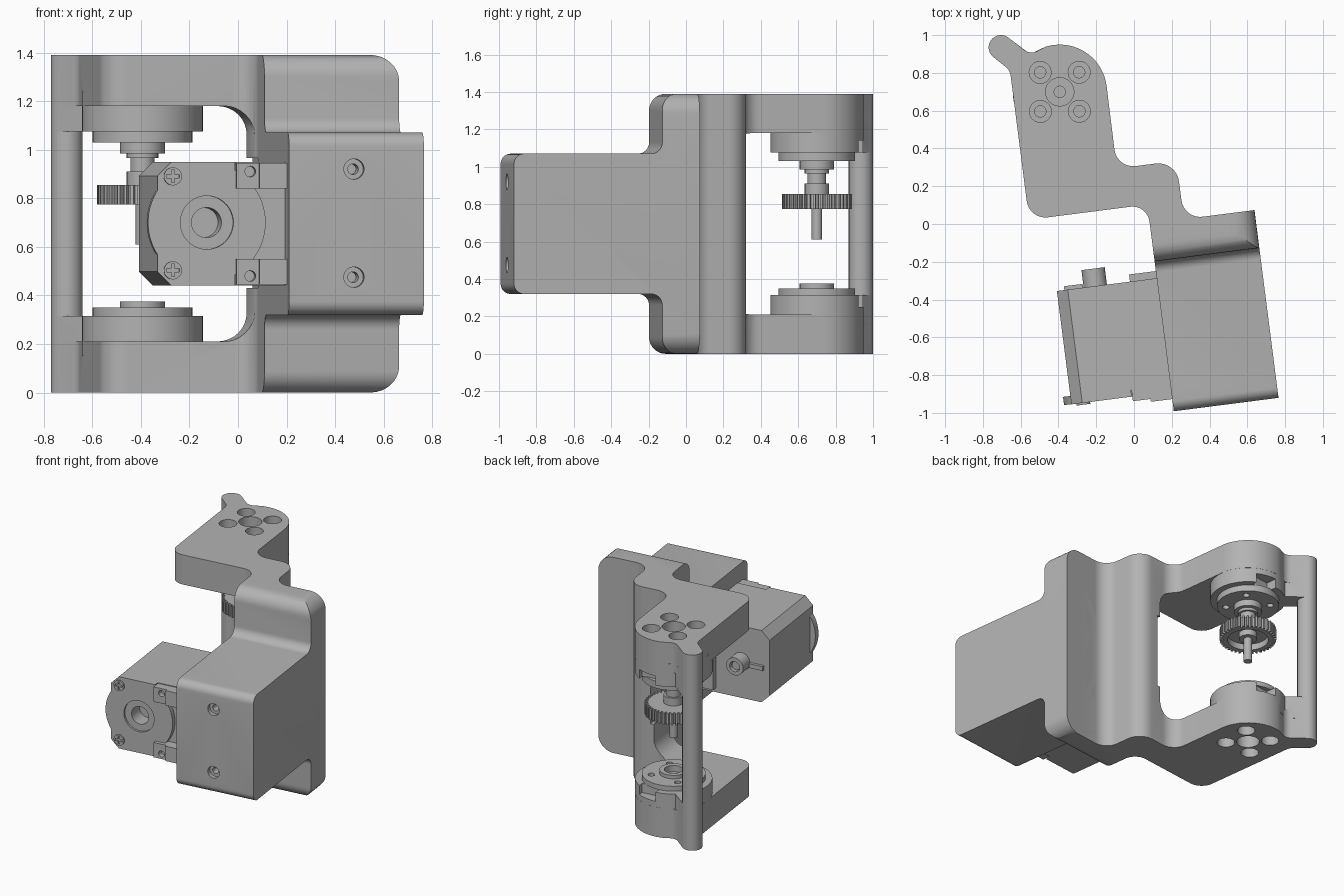
import bpy, bmesh, math
from mathutils import Vector

cube = bpy.data.objects.get("Cube")
if cube:
    bpy.data.objects.remove(cube)

TILT = math.radians(7.3)          # whole assembly is turned about z
MID = 0.695                       # height of the mirror plane
HUB = (-0.301, 0.744)             # gear axis in plan
TIP = (-0.58, 1.017)              # post axis in plan
AXIS = (-0.245, 0.70)             # motor axis (x, z)

grey = bpy.data.materials.new("plain grey")
grey.use_nodes = True
grey.diffuse_color = (0.45, 0.45, 0.45, 1)
grey.node_tree.nodes["Principled BSDF"].inputs["Base Color"].default_value = grey.diffuse_color
parts = []


def rounded(corners, steps=8):
    """Polygon from (a, b, radius) corners with filleted corners."""
    out, n = [], len(corners)
    for i, (a, b, r) in enumerate(corners):
        p = Vector((a, b))
        if not r:
            out.append(p)
            continue
        d1 = Vector(corners[i - 1][:2]) - p
        d2 = Vector(corners[(i + 1) % n][:2]) - p
        half = d1.angle(d2) / 2
        t = min(r / math.tan(half), 0.49 * d1.length, 0.49 * d2.length)
        r = t * math.tan(half)
        d1.normalize()
        d2.normalize()
        c = p + (d1 + d2).normalized() * (r / math.sin(half))
        s, e = p + d1 * t - c, p + d2 * t - c
        sweep = s.angle_signed(e)
        for k in range(steps + 1):
            ang = -sweep * k / steps
            out.append(c + Vector((s.x * math.cos(ang) - s.y * math.sin(ang),
                                   s.x * math.sin(ang) + s.y * math.cos(ang))))
    return out


def circle(c, r, n=48):
    return [(c[0] + r * math.cos(2 * math.pi * i / n),
             c[1] + r * math.sin(2 * math.pi * i / n)) for i in range(n)]


def rect(a0, b0, a1, b1):
    return [(a0, b0), (a1, b0), (a1, b1), (a0, b1)]


def solid(name, axis, *layers):
    """Stack of (outline, low, high) prisms along one axis."""
    place = {"x": lambda a, b, h: (h, a, b),
             "y": lambda a, b, h: (a, h, b),
             "z": lambda a, b, h: (a, b, h)}[axis]
    bm = bmesh.new()
    for outline, lo, hi in layers:
        low = [bm.verts.new(place(p[0], p[1], lo)) for p in outline]
        top = [bm.verts.new(place(p[0], p[1], hi)) for p in outline]
        bm.faces.new(low)
        bm.faces.new(top)
        for i in range(len(low)):
            bm.faces.new((low[i - 1], low[i], top[i], top[i - 1]))
    bmesh.ops.recalc_face_normals(bm, faces=bm.faces)
    mesh = bpy.data.meshes.new(name)
    bm.to_mesh(mesh)
    bm.free()
    ob = bpy.data.objects.new(name, mesh)
    bpy.context.scene.collection.objects.link(ob)
    parts.append(ob)
    return ob


def combine(ob, axis, layers, how="DIFFERENCE"):
    """Boolean each prism into the object."""
    for layer in layers:
        tool = solid("tool", axis, layer)
        mod = ob.modifiers.new("bool", "BOOLEAN")
        mod.operation, mod.solver, mod.object = how, "EXACT", tool
        dg = bpy.context.evaluated_depsgraph_get()
        mesh = bpy.data.meshes.new_from_object(ob.evaluated_get(dg))
        ob.modifiers.clear()
        ob.data = mesh
        parts.remove(tool)
        bpy.data.objects.remove(tool)


def both(lo, hi):
    """A height range and its mirror image."""
    return [(lo, hi), (2 * MID - hi, 2 * MID - lo)]


# Bracket: stepped plan outline
s = 0.046
arc = [(HUB[0] + 0.25 * math.cos(math.radians(a)), HUB[1] + 0.25 * math.sin(math.radians(a)), 0)
       for a in range(100, -1, -5)]
tip_arc = [(TIP[0] + 0.065 * math.cos(math.radians(a)), TIP[1] + 0.065 * math.sin(math.radians(a)), 0)
           for a in range(225, 44, -15)]
outline = rounded(tip_arc + [(-0.43, 0.96, 0.06)] + arc + [
    (-0.053, 0.303, 0.1), (0.265, 0.303, 0.11), (0.265, -0.008, 0.1), (0.5, -0.008, 0),
    (0.5, -0.1, 0), (0.083, -0.1, 0), (0.083, 0.093, 0.09), (-0.548, 0.093, 0.1),
    (-0.548, 0.89, 0.07)])
bracket = solid("bracket", "z", (outline, 0, 2 * MID))

# Open window between the two arms
window = rounded([(-1.2, 0.21, 0), (0.075, 0.21, 0.12), (0.075, 1.18, 0.12), (-1.2, 1.18, 0)])
combine(bracket, "y", [(window, -0.05, 1.3), (rect(-0.1, 0.43, 0.1, 0.965), -0.05, 0.5)])

# Post, bosses and their necks
neck = [(TIP[0] - s, TIP[1] - s), (HUB[0] - s, HUB[1] - s),
        (HUB[0] + s, HUB[1] + s), (TIP[0] + s, TIP[1] + s)]
combine(bracket, "z", [(circle(TIP, 0.065), 0, 2 * MID)], "UNION")
for lo, hi in both(0.15, 0.315):
    combine(bracket, "z", [(circle(HUB, 0.249, 72), lo, hi), (neck, lo, hi)], "UNION")
for lo, hi in both(0.25, 0.33):
    combine(bracket, "z", [(rect(HUB[0] + 0.0, HUB[1] + 0.17, HUB[0] + 0.14, HUB[1] + 0.3), lo, hi)])

# Counterbored screw holes through both bosses
bolts = circle(HUB, 0.146, 4)
turn = math.radians(38)
bolts = [(HUB[0] + 0.146 * math.cos(turn + k * math.pi / 2),
          HUB[1] + 0.146 * math.sin(turn + k * math.pi / 2)) for k in range(4)]
for c, r in [(HUB, 0.075)] + [(b, 0.058) for b in bolts]:
    for lo, hi in both(-0.05, 0.13):
        combine(bracket, "z", [(circle(c, r, 32), lo, hi)])
    for lo, hi in both(0.1, 0.25):
        combine(bracket, "z", [(circle(c, 0.03, 24), lo, hi)])

# Mounting plate and motor housing share one side profile
half = [(-0.008, 0, 0), (-0.21, 0, 0.09), (-0.21, 0.32, 0.06), (-1.01, 0.32, 0.055)]
side = rounded(half + [(a, 2 * MID - b, r) for a, b, r in reversed(half)])
housing = solid("motor_housing", "x", (side, 0.083, 0.642))
face = rounded([(0.083, 0, 0), (0.642, 0, 0.11), (0.642, 2 * MID, 0.11), (0.083, 2 * MID, 0)])
combine(housing, "y", [(face, -1.2, 0.2)], "INTERSECT")
for z in (0.475, 0.92):
    c = (0.352, z)
    combine(housing, "y", [(circle(c, 0.042, 32), -1.1, -0.98), (circle(c, 0.022, 24), -1.1, -0.9),
                           (circle(c, 0.042, 32), -0.1, 0.1)])

# Bearing discs with collars and pin holes
for name, disc, collar in (("lower_bearing", (0.315, 0.35), (0.34, 0.375)),
                           ("upper_bearing", (1.03, 1.08), (0.985, 1.04))):
    ob = solid(name, "z", (circle(HUB, 0.205, 64), *disc))
    combine(ob, "z", [(circle(HUB, 0.092), *collar)], "UNION")
    combine(ob, "z", [(circle(b, 0.022, 20), disc[0] - 0.02, disc[1] + 0.02) for b in bolts])
    if name == "lower_bearing":
        combine(ob, "z", [(circle(HUB, 0.06), 0.33, 0.4)])

# Gear shaft and cupped spur gear
solid("gear_shaft", "z", (circle(HUB, 0.065), 0.965, 0.99), (circle(HUB, 0.05), 0.9, 0.97),
      (circle(HUB, 0.065), 0.85, 0.91), (circle(HUB, 0.028, 32), 0.61, 0.86))
TEETH = 40
teeth = []
for i in range(TEETH):
    for step, r in ((0, 0.165), (0.4, 0.165), (0.5, 0.187), (0.9, 0.187)):
        a = 2 * math.pi * (i + step) / TEETH
        teeth.append((HUB[0] + r * math.cos(a), HUB[1] + r * math.sin(a)))
gear = solid("spur_gear", "z", (teeth, 0.775, 0.855))
combine(gear, "z", [(circle(HUB, 0.135), 0.7, 0.82)])
solid("gear_hub", "z", (circle(HUB, 0.06), 0.78, 0.84))

# Motor body with chamfered outer edges
def shell(right):
    c = 0.058
    return [(-0.45 + c, 0.44), (right, 0.44), (right, 0.95),
            (-0.45 + c, 0.95), (-0.45, 0.95 - c), (-0.45, 0.44 + c)]

motor = solid("motor_body", "y", (shell(0.12), -0.87, -0.30))
combine(motor, "y", [(shell(-0.128), -0.905, -0.86), (circle(AXIS, 0.244, 72), -0.904, -0.86)], "UNION")
combine(motor, "y", [(circle(AXIS, 0.11), -1, -0.89), (circle(AXIS, 0.062), -1, -0.78)])
solid("motor_rear_step", "y", (rect(-0.06, 0.47, 0.1, 0.92), -0.31, -0.262))
solid("motor_rear_bar", "y", (rect(-0.41, 0.675, -0.31, 0.705), -0.31, -0.28))
solid("motor_rear_pin", "y", (circle(AXIS, 0.03), -0.31, -0.225))
rear = solid("motor_rear_collar", "y", (circle(AXIS, 0.062), -0.31, -0.207))
combine(rear, "y", [(circle(AXIS, 0.036), -0.27, -0.1)])

# Mounting tabs and cross-head screws on the motor face
for name, z0, z1, zh in (("lower", 0.445, 0.55, 0.48), ("upper", 0.84, 0.945, 0.91)):
    tab = solid(name + "_motor_tab", "y", (rect(-0.125, z0, -0.03, z1), -0.93, -0.86),
                (rect(-0.031, z0, 0.1, z1), -0.945, -0.86))
    combine(tab, "y", [(circle((-0.068, zh), 0.022, 24), -1, -0.89)])
    c = (-0.387, 0.503 if name == "lower" else 0.89)
    screw = solid(name + "_motor_screw", "y", (circle(c, 0.037, 32), -0.915, -0.90))
    for w, h in ((0.026, 0.007), (0.007, 0.026)):
        combine(screw, "y", [(rect(c[0] - w, c[1] - h, c[0] + w, c[1] + h), -0.95, -0.907)])

# Shared colour, tilt and smooth shading
bpy.ops.object.select_all(action="DESELECT")
for ob in parts:
    ob.data.materials.clear()
    ob.data.materials.append(grey)
    ob.rotation_euler.z = TILT
    ob.select_set(True)
bpy.context.view_layer.objects.active = parts[0]
bpy.ops.object.shade_smooth_by_angle(angle=math.radians(32))
